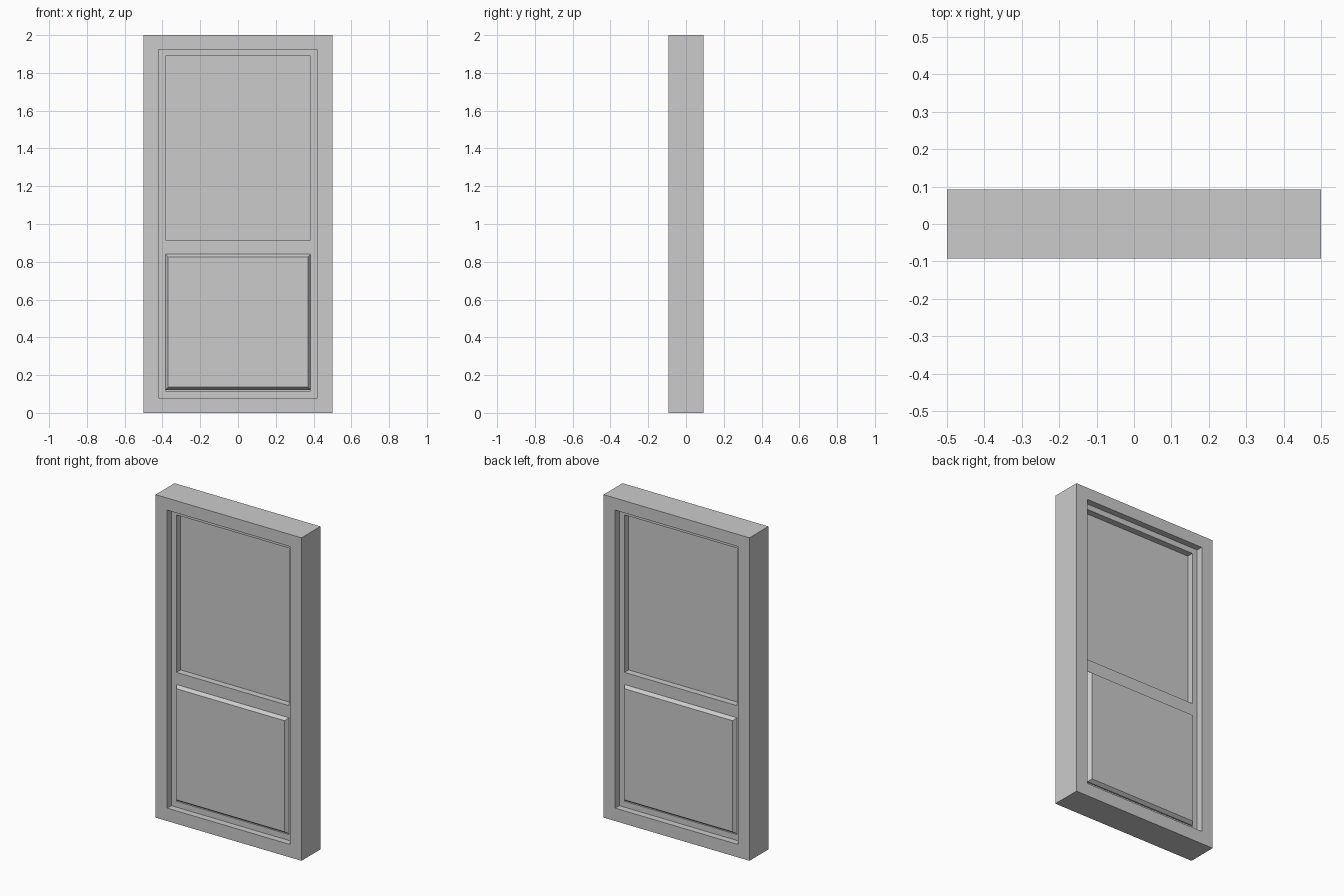
import bpy, bmesh

if "Cube" in bpy.data.objects:
    bpy.data.objects.remove(bpy.data.objects["Cube"])

D_FRAME, D_SASH, D_PANE, D_RAISED = 0.0925, 0.0525, 0.0125, 0.0725


def finish(bm, name):
    bmesh.ops.remove_doubles(bm, verts=bm.verts, dist=1e-5)
    bmesh.ops.recalc_face_normals(bm, faces=bm.faces)
    me = bpy.data.meshes.new(name)
    bm.to_mesh(me)
    bm.free()
    ob = bpy.data.objects.new(name, me)
    bpy.context.collection.objects.link(ob)
    return ob


def lattice(name, xs, zs, holes, half):
    """Slab of grid cells minus the hole cells, extruded through the depth."""
    bm = bmesh.new()
    for i in range(len(xs) - 1):
        for j in range(len(zs) - 1):
            if (i, j) not in holes:
                bm.faces.new([bm.verts.new((x, -half, z)) for x, z in (
                    (xs[i], zs[j]), (xs[i + 1], zs[j]),
                    (xs[i + 1], zs[j + 1]), (xs[i], zs[j + 1]))])
    bmesh.ops.remove_doubles(bm, verts=bm.verts, dist=1e-5)
    ext = bmesh.ops.extrude_face_region(bm, geom=bm.faces[:], use_keep_orig=True)
    for v in ext["geom"]:
        if isinstance(v, bmesh.types.BMVert):
            v.co.y = half
    return finish(bm, name)


def raised_panel(name, x, z0, z1, edge_y, face_y, bevel):
    """Panel with sloping borders on both front and back."""
    bm = bmesh.new()
    loops = []
    for y, b in ((-face_y, bevel), (-edge_y, 0), (edge_y, 0), (face_y, bevel)):
        loops.append([bm.verts.new(p) for p in (
            (-x + b, y, z0 + b), (x - b, y, z0 + b),
            (x - b, y, z1 - b), (-x + b, y, z1 - b))])
    for a, c in zip(loops, loops[1:]):
        for k in range(4):
            bm.faces.new((a[k], a[(k + 1) % 4], c[(k + 1) % 4], c[k]))
    bm.faces.new(loops[0])
    bm.faces.new(loops[-1])
    return finish(bm, name)


# Outer door frame
lattice("outer_frame", (-0.5, -0.42, 0.42, 0.5), (0, 0.08, 1.925, 2.0),
        {(1, 1)}, D_FRAME)

# Recessed inner frame with a middle rail
lattice("inner_frame", (-0.42, -0.385, 0.385, 0.42),
        (0.08, 0.117, 0.84, 0.915, 1.89, 1.925), {(1, 1), (1, 3)}, D_SASH)

# Upper pane
lattice("upper_pane", (-0.385, 0.385), (0.915, 1.89), set(), D_PANE)

# Lower panel raised on both sides, above a narrow bottom gap
raised_panel("lower_panel", 0.385, 0.122, 0.84, D_SASH, D_RAISED, 0.015)
lattice("bottom_gap_filler", (-0.385, 0.385), (0.117, 0.122), set(), D_PANE)
